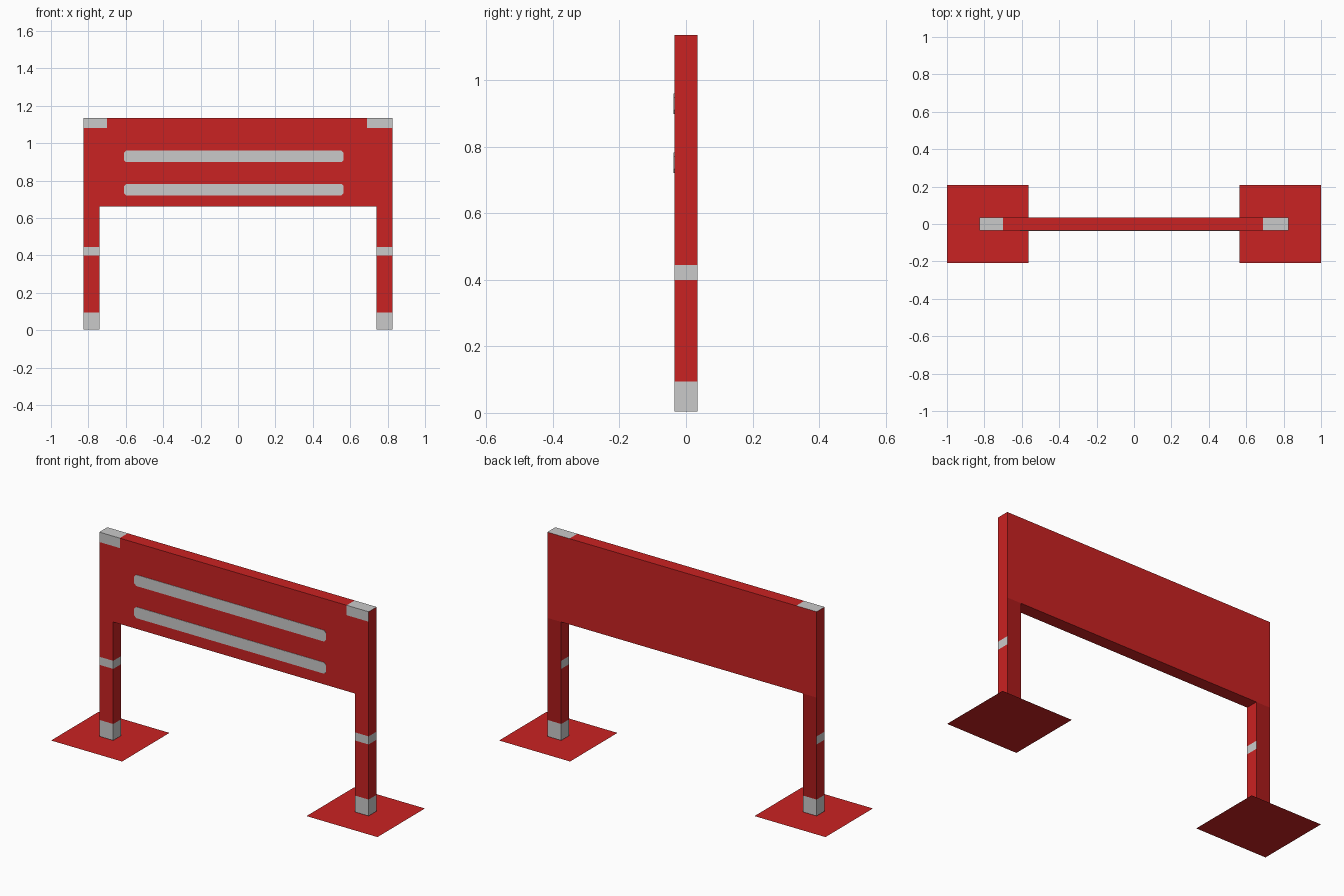
import bpy, bmesh
from mathutils import Matrix, Vector

cube = bpy.data.objects.get("Cube")
if cube:
    bpy.data.objects.remove(cube, do_unlink=True)


def material(name, r, g, b):
    m = bpy.data.materials.new(name)
    m.use_nodes = True
    m.diffuse_color = (r, g, b, 1)
    m.node_tree.nodes["Principled BSDF"].inputs["Base Color"].default_value = (r, g, b, 1)
    return m


RED = material("red paint", 0.59, 0.016, 0.016)
GREY = material("light grey paint", 0.59, 0.59, 0.59)
DARK = material("dark red paint", 0.41, 0.011, 0.011)
MATS = [RED, GREY, DARK]
DEPTH = 0.035
TOP = 1.135


def box(bm, x, y, z):
    """Add a box spanning the given (min, max) ranges."""
    size = Matrix.Diagonal((x[1] - x[0], y[1] - y[0], z[1] - z[0], 1))
    centre = Vector((sum(x) / 2, sum(y) / 2, sum(z) / 2))
    bmesh.ops.create_cube(bm, size=1, matrix=Matrix.Translation(centre) @ size)


def cut(bm, axis, values):
    """Slice faces along planes so paint edges have geometry."""
    normal = Vector([float(axis == a) for a in "xyz"])
    for v in values:
        geom = bm.verts[:] + bm.edges[:] + bm.faces[:]
        bmesh.ops.bisect_plane(bm, geom=geom, plane_co=normal * v, plane_no=normal, dist=1e-5)


def finish(bm, name, rule):
    """Paint the faces by rule and make the object."""
    bm.normal_update()
    for f in bm.faces:
        f.material_index = rule(f.calc_center_median(), f.normal)
    mesh = bpy.data.meshes.new(name)
    bm.to_mesh(mesh)
    bm.free()
    for m in MATS:
        mesh.materials.append(m)
    ob = bpy.data.objects.new(name, mesh)
    bpy.context.collection.objects.link(ob)
    return ob


def panel_paint(c, n):
    # Corner caps wrap over the front and top only
    corner = c.x < -0.70 or c.x > 0.69
    return int(corner and (n.z > 0.5 or (n.y < -0.5 and c.z > 1.08)))


def post_paint(c, n):
    # Grey foot all round, grey band on all sides but the back
    if c.z < 0.095:
        return 1
    if n.y > 0.5:
        return 2
    return int(0.40 < c.z < 0.445)


# Sign panel
bm = bmesh.new()
box(bm, (-0.825, 0.825), (-DEPTH, DEPTH), (0.66, TOP))
cut(bm, "x", (-0.70, 0.69))
cut(bm, "z", (1.08,))
finish(bm, "panel", panel_paint)

# Raised stripes with clipped corners
for name, z in (("upper_stripe", (0.898, 0.96)), ("lower_stripe", (0.72, 0.782))):
    bm = bmesh.new()
    box(bm, (-0.61, 0.565), (-DEPTH - 0.002, -DEPTH), z)
    ends = [e for e in bm.edges if abs(e.verts[0].co.y - e.verts[1].co.y) > 0.001]
    bmesh.ops.bevel(bm, geom=ends, offset=0.012, segments=1, affect="EDGES")
    finish(bm, name, lambda c, n: 1)

# Posts and flat foot plates
for side, s in (("left", 1), ("right", -1)):
    bm = bmesh.new()
    box(bm, sorted((0.74 * s, 0.825 * s)), (-DEPTH, DEPTH), (0.004, 0.66))
    cut(bm, "z", (0.095, 0.40, 0.445))
    finish(bm, side + "_post", post_paint)

    bm = bmesh.new()
    plate = Matrix.Translation((0.7825 * s, 0, 0)) @ Matrix.Diagonal((0.435, 0.415, 1, 1))
    bmesh.ops.create_grid(bm, x_segments=1, y_segments=1, size=0.5, matrix=plate)
    finish(bm, side + "_foot_plate", lambda c, n: 0)
